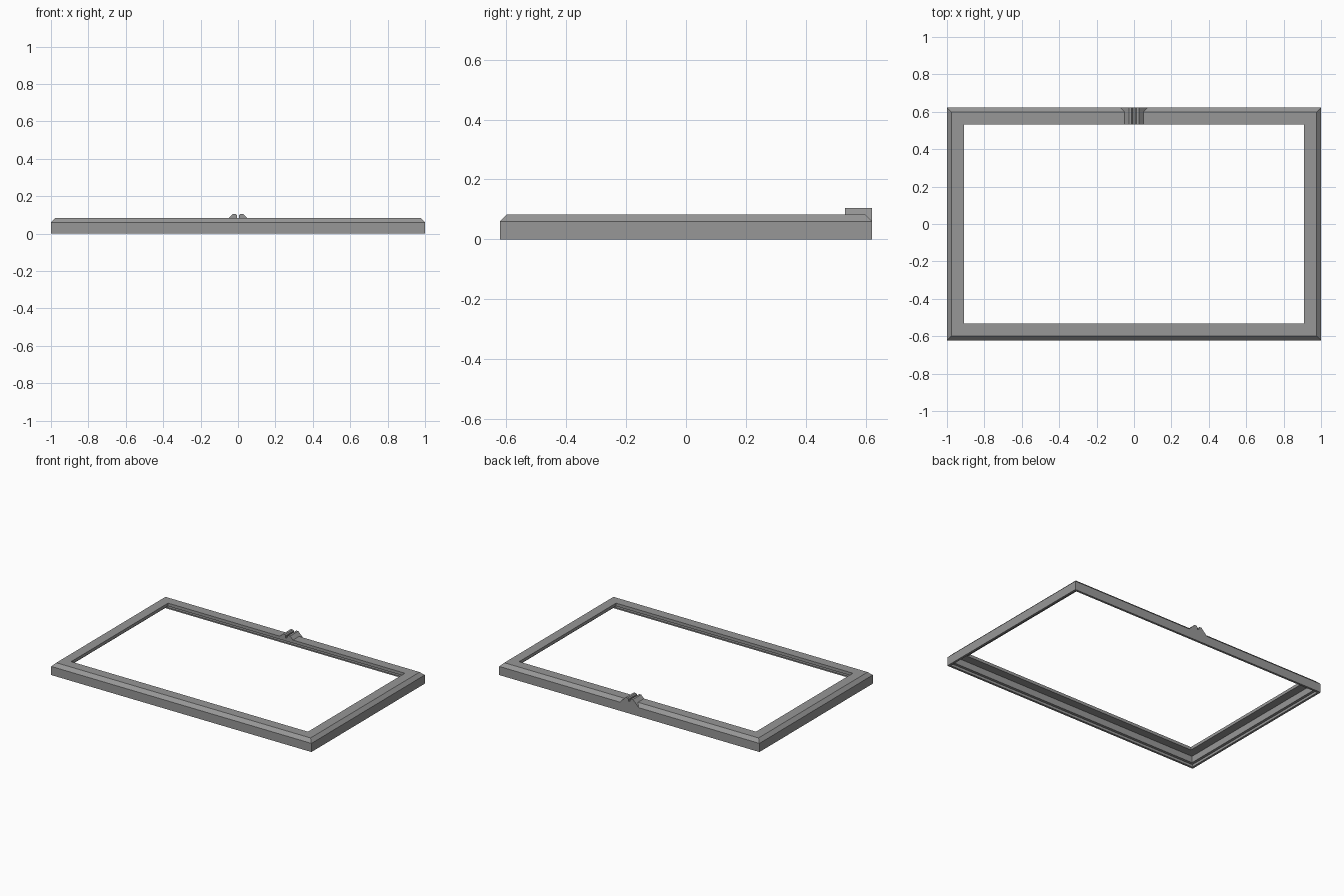
import bpy, bmesh

if "Cube" in bpy.data.objects:
    bpy.data.objects.remove(bpy.data.objects["Cube"])

gray = bpy.data.materials.new("mid gray")
gray.diffuse_color = (0.31, 0.31, 0.31, 1)
gray.use_nodes = True
gray.node_tree.nodes["Principled BSDF"].inputs["Base Color"].default_value = gray.diffuse_color

HX, HY = 1.0, 0.622   # outer half sizes


def finish(name, bm):
    bmesh.ops.recalc_face_normals(bm, faces=bm.faces[:])
    mesh = bpy.data.meshes.new(name)
    bm.to_mesh(mesh)
    bm.free()
    mesh.materials.append(gray)
    obj = bpy.data.objects.new(name, mesh)
    bpy.context.collection.objects.link(obj)
    return obj


# Bezel frame: a cross-section of (inset, height) swept around a rectangle,
# with a chamfered outer edge and a stepped recess underneath
section = [(0, 0), (0, 0.06), (0.023, 0.083), (0.09, 0.083),
           (0.09, 0.062), (0.033, 0.062), (0.033, 0.017),
           (0.015, 0.017), (0.015, 0)]
bm = bmesh.new()
rings = [[bm.verts.new((sx * (HX - d), sy * (HY - d), z))
          for sx, sy in ((-1, -1), (1, -1), (1, 1), (-1, 1))]
         for d, z in section]
for i, ring in enumerate(rings):
    nxt = rings[(i + 1) % len(rings)]
    for j in range(4):
        k = (j + 1) % 4
        bm.faces.new((ring[j], ring[k], nxt[k], nxt[j]))
finish("bezel_frame", bm)


# Latch ridges: two mirrored wedges across the back rail, with a slot between
def ridge(name, side):
    # the upper part crosses the whole rail, the foot fills over the chamfer
    upper = [(0.050, 0.083), (0.028, 0.105), (0.013, 0.105),
             (0.006, 0.098), (0.006, 0.083)]
    foot = [(0.072, 0.06), (0.050, 0.083), (0.0, 0.083), (0.0, 0.06)]
    bm = bmesh.new()
    for outline, y0 in ((upper, HY - 0.09), (foot, HY - 0.03)):
        front = [bm.verts.new((side * x, y0, z)) for x, z in outline]
        back = [bm.verts.new((side * x, HY, z)) for x, z in outline]
        bm.faces.new(front)
        bm.faces.new(back[::-1])
        for a in range(len(outline)):
            b = (a + 1) % len(outline)
            bm.faces.new((front[a], front[b], back[b], back[a]))
    finish(name, bm)


ridge("latch_ridge_left", -1)
ridge("latch_ridge_right", 1)
